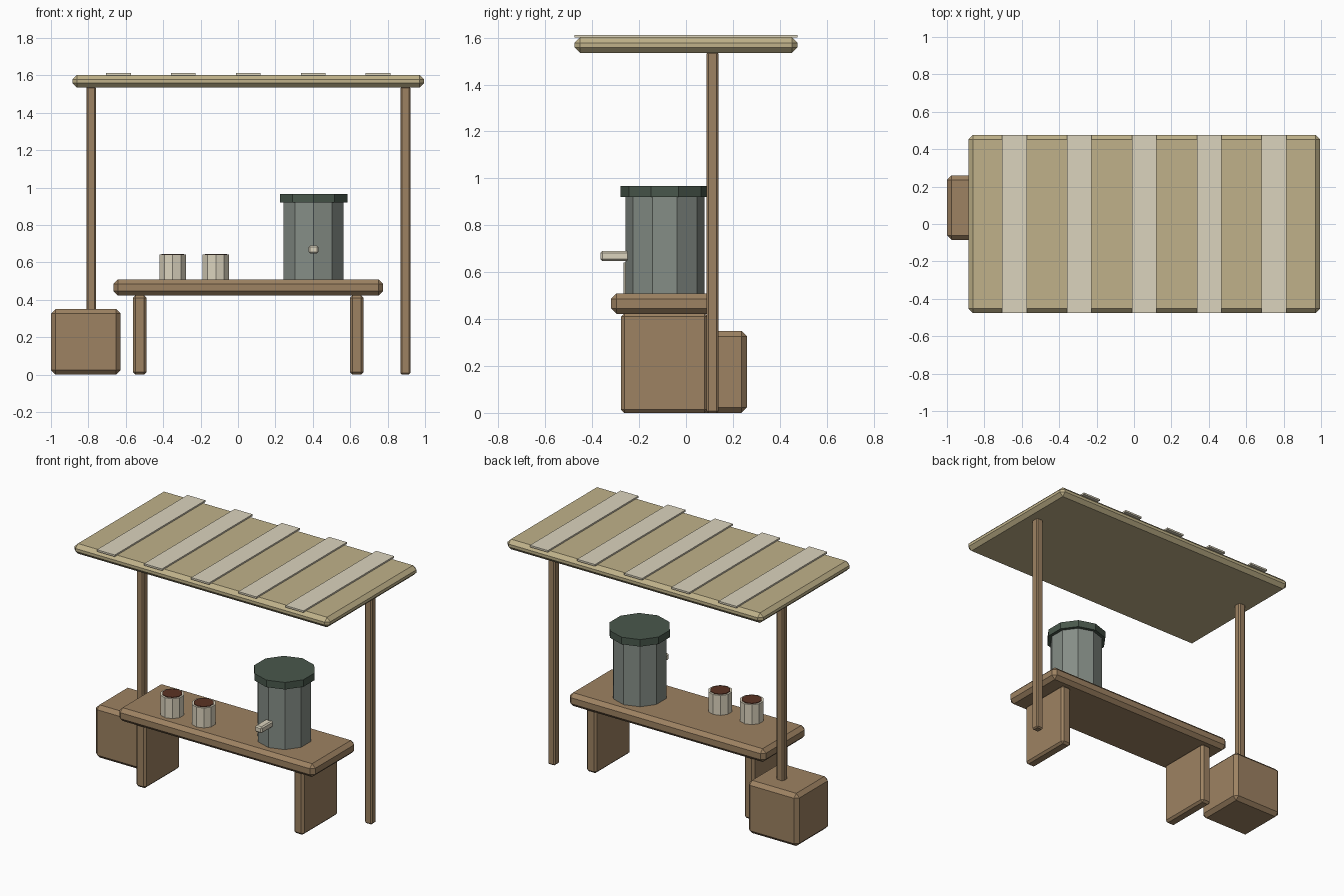
import bpy

if "Cube" in bpy.data.objects:
    bpy.data.objects.remove(bpy.data.objects["Cube"])

MID_X = 0.055      # centre line of table and roof
MID_Y = -0.092     # centre line of table and urn


def material(name, r, g, b):
    m = bpy.data.materials.new(name)
    m.diffuse_color = [(c / 255) ** 2.2 for c in (r, g, b)] + [1]
    m.use_nodes = True
    m.node_tree.nodes["Principled BSDF"].inputs["Base Color"].default_value = m.diffuse_color
    return m


wood = material("wood", 156, 129, 98)
canvas = material("canvas", 190, 176, 136)
cream = material("cream", 218, 210, 188)
metal = material("metal", 132, 140, 133)
dark_green = material("dark_green", 74, 88, 77)
brown = material("brown", 92, 54, 40)


def box(name, x, y, z, mat, bevel=0.0):
    """Box from (min, max) ranges, with a flat chamfer."""
    bpy.ops.mesh.primitive_cube_add(
        size=1, location=[(a + b) / 2 for a, b in (x, y, z)])
    ob = bpy.context.object
    ob.name = name
    ob.scale = [b - a for a, b in (x, y, z)]
    bpy.ops.object.transform_apply(location=False, rotation=False, scale=True)
    if bevel:
        mod = ob.modifiers.new("chamfer", "BEVEL")
        mod.width = bevel
        mod.segments = 1
    ob.data.materials.append(mat)
    return ob


def drum(name, x, y, z, radius, mat):
    """Ten-sided upright cylinder between two heights."""
    bpy.ops.mesh.primitive_cylinder_add(
        vertices=10, radius=radius, depth=z[1] - z[0],
        location=(x, y, (z[0] + z[1]) / 2))
    ob = bpy.context.object
    ob.name = name
    ob.data.materials.append(mat)
    return ob


def around(c, half):
    return (c - half, c + half)


# Table
box("table_top", around(MID_X, 0.721), around(MID_Y, 0.228), (0.422, 0.51), wood, 0.024)
for side, s in (("left", -1), ("right", 1)):
    box(side + "_table_leg", around(MID_X + s * 0.58, 0.037),
        around(MID_Y, 0.185), (0, 0.425), wood, 0.014)
    # Roof posts
    box(side + "_post", around(MID_X + s * 0.84, 0.026),
        around(0.113, 0.026), (0, 1.54), wood, 0.008)

# Roof with pale stripes
box("roof", around(MID_X, 0.94), around(0, 0.476), (1.535, 1.602), canvas, 0.024)
for i in range(5):
    box("roof_stripe", around(MID_X + (i - 2) * 0.347, 0.066),
        around(0, 0.476), (1.600, 1.612), cream)

# Crate behind the table's left end
box("crate", (-1.0, -0.627), (-0.085, 0.26), (0, 0.35), wood, 0.024)

# Urn
drum("urn_body", 0.404, -0.09, (0.505, 0.925), 0.168, metal)
drum("urn_lid", 0.404, -0.09, (0.92, 0.967), 0.19, dark_green)
box("urn_spout", around(0.404, 0.026), (-0.365, -0.24), (0.648, 0.69), cream, 0.008)

# Cups filled with a drink
for x in (-0.349, -0.118):
    drum("cup", x, -0.192, (0.505, 0.642), 0.0745, cream)
    drum("drink", x, -0.192, (0.63, 0.646), 0.062, brown)
